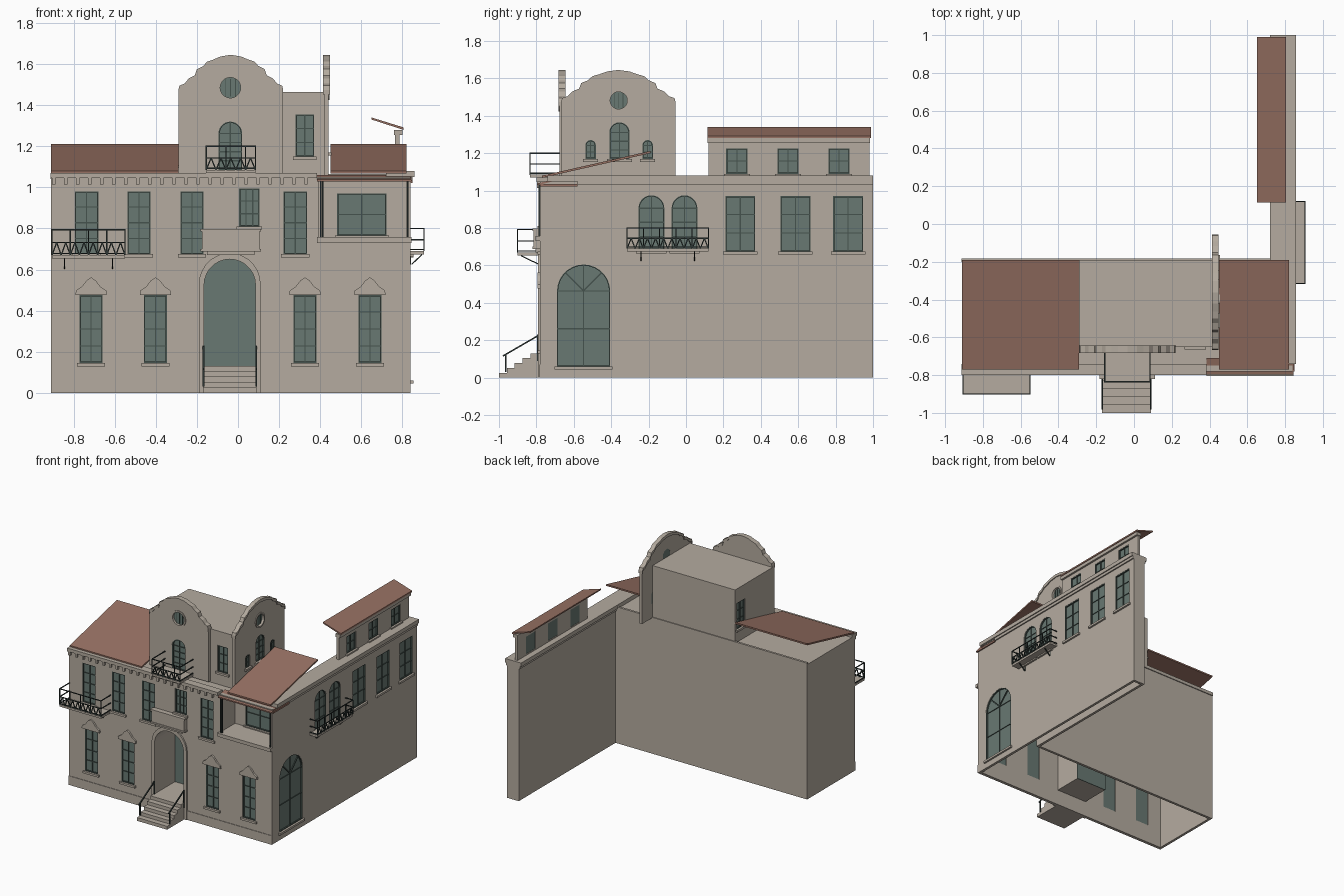
import bpy, bmesh, math
from mathutils import Vector

cube = bpy.data.objects.get("Cube")
if cube:
    bpy.data.objects.remove(cube, do_unlink=True)


def material(name, rgb):
    m = bpy.data.materials.new(name)
    m.use_nodes = True
    m.diffuse_color = (*rgb, 1)
    m.node_tree.nodes["Principled BSDF"].inputs["Base Color"].default_value = (*rgb, 1)
    return m


STONE = material("warm stone", (0.46, 0.41, 0.35))
ROOF = material("clay roof", (0.31, 0.165, 0.125))
GLASS = material("green glass", (0.14, 0.19, 0.17))
FRAME = material("window frame", (0.06, 0.085, 0.075))
IRON = material("dark iron", (0.025, 0.036, 0.033))


# Walls map (along, up, outward) to the model's space
def facing_front(y): return lambda u, z, d: (u, y - d, z)
def facing_right(x): return lambda u, z, d: (x + d, u, z)
def facing_left(x): return lambda u, z, d: (x - d, u, z)
def plan(u, v, d): return (u, v, d)


front, side = facing_front(-.78), facing_right(.84)
gable_f, gable_s = facing_front(-.675), facing_right(.44)
tower_f, tower_l = facing_front(-.65), facing_left(-.29)
attic, loggia = facing_right(.785), facing_front(-.6)
holes = {}


def finish(name, bm, mat):
    bmesh.ops.recalc_face_normals(bm, faces=bm.faces)
    me = bpy.data.meshes.new(name)
    bm.to_mesh(me)
    bm.free()
    if mat:
        me.materials.append(mat)
    ob = bpy.data.objects.new(name, me)
    bpy.context.collection.objects.link(ob)
    return ob


def solids(name, mat, wall, pieces):
    """Extrude outlines (points, from, to) into one object."""
    bm = bmesh.new()
    for pts, d0, d1 in pieces:
        a = [bm.verts.new(wall(u, z, d0)) for u, z in pts]
        b = [bm.verts.new(wall(u, z, d1)) for u, z in pts]
        bm.faces.new(a)
        bm.faces.new(b)
        for i in range(len(a)):
            j = (i + 1) % len(a)
            bm.faces.new((a[i], a[j], b[j], b[i]))
    return finish(name, bm, mat)


def ring(name, mat, wall, outer, inner, d0, d1):
    bm = bmesh.new()
    loops = [[bm.verts.new(wall(u, z, d)) for u, z in pts]
             for pts, d in ((outer, d0), (outer, d1), (inner, d1), (inner, d0))]
    for k in range(4):
        a, b = loops[k], loops[(k + 1) % 4]
        for i in range(len(a)):
            j = (i + 1) % len(a)
            bm.faces.new((a[i], a[j], b[j], b[i]))
    return finish(name, bm, mat)


def rods(name, mat, wall, segments, r=.003):
    bm = bmesh.new()
    for p, q in segments:
        p, q = Vector(wall(*p)), Vector(wall(*q))
        t = (q - p).normalized()
        s = t.cross(Vector((0, 0, 1)) if abs(t.z) < .9 else Vector((1, 0, 0))).normalized() * r
        n = t.cross(s)
        a, b = [[bm.verts.new(c + o) for o in (s + n, n - s, -s - n, s - n)] for c in (p, q)]
        bm.faces.new(a)
        bm.faces.new(b)
        for i in range(4):
            bm.faces.new((a[i], a[i - 1], b[i - 1], b[i]))
    return finish(name, bm, mat)


def rect(u0, u1, z0, z1):
    return [(u0, z0), (u1, z0), (u1, z1), (u0, z1)]


def arch(u0, u1, z0, z1, n=14):
    r, c = (u1 - u0) / 2, (u0 + u1) / 2
    return [(u0, z0), (u1, z0)] + [(c + r * math.cos(math.pi * i / n), z1 - r + r * math.sin(math.pi * i / n))
                                   for i in range(n + 1)]


def circle(c, z, r, n=20):
    return [(c + r * math.cos(math.tau * i / n), z + r * math.sin(math.tau * i / n)) for i in range(n)]


def box(name, mat, x0, x1, y0, y1, z0, z1):
    return solids(name, mat, plan, [(rect(x0, x1, y0, y1), z0, z1)])


def subtract(ob, cutter):
    mod = ob.modifiers.new("openings", 'BOOLEAN')
    mod.operation, mod.solver, mod.object = 'DIFFERENCE', 'EXACT', cutter
    deps = bpy.context.evaluated_depsgraph_get()
    me = bpy.data.meshes.new_from_object(ob.evaluated_get(deps))
    ob.modifiers.clear()
    ob.data = me
    bpy.data.objects.remove(cutter, do_unlink=True)


def cut_openings(ob, *walls):
    for w in walls:
        subtract(ob, solids("cutter", None, w, [(o, -.022, .03) for o in holes[w]]))


def window(name, wall, u0, u1, z0, z1, cols=2, rows=4, shape=rect, sill=True):
    outline = shape(u0, u1, z0, z1)
    holes.setdefault(wall, []).append(outline)
    solids(name + "_glass", GLASS, wall, [(outline, -.018, -.012)])
    e = .006
    ring(name + "_frame", FRAME, wall, outline, shape(u0 + e, u1 - e, z0 + e, z1 - e), -.013, -.002)
    r, c = (u1 - u0) / 2, (u0 + u1) / 2
    spring = z1 - r if shape is arch else z1
    bars = []
    for i in range(1, cols):
        u = u0 + (u1 - u0) * i / cols
        top = spring + (math.sqrt(r * r - (u - c) ** 2) if shape is arch else 0)
        bars.append((rect(u - .003, u + .003, z0, top), -.013, -.006))
    for i in range(1, rows + (shape is arch)):
        z = z0 + (spring - z0) * i / rows
        bars.append((rect(u0, u1, z - .003, z + .003), -.013, -.007))
    solids(name + "_bars", FRAME, wall, bars)
    if sill:
        solids(name + "_sill", STONE, wall, [(rect(u0 - .012, u1 + .012, z0 - .016, z0), -.01, .014)])


def oculus(name, wall, c, z, r):
    holes.setdefault(wall, []).append(circle(c, z, r))
    solids(name + "_glass", GLASS, wall, [(circle(c, z, r), -.018, -.012)])
    ring(name + "_trim", STONE, wall, circle(c, z, r + .012), circle(c, z, r), -.005, .006)
    rods(name + "_bars", FRAME, wall, [((c + k * r / 2, z - .85 * r, -.01), (c + k * r / 2, z + .85 * r, -.01))
                                       for k in (-1, 0, 1)], .002)


def balcony(name, wall, u0, u1, z0, z1, depth, brackets=True):
    solids(name + "_floor", STONE, wall, [(rect(u0, u1, z0 - .016, z0), 0, depth)])
    mid, n = z0 + (z1 - z0) * .5, max(4, round((u1 - u0) / .045))
    us = [u0 + (u1 - u0) * i / n for i in range(n + 1)]
    segs = []
    for z in (z0 + .008, mid, z1):
        segs += [((u0, z, depth), (u1, z, depth))]
        segs += [((u, z, 0), (u, z, depth)) for u in (u0, u1)]
    segs += [((u, z0, depth), (u, z1, depth)) for u in us[::2] + [u1]]
    for a, b in zip(us, us[1:]):
        m = (a + b) / 2
        segs += [((a, z0, depth), (m, mid, depth)), ((m, mid, depth), (b, z0, depth))]
    if brackets:
        for t in (.17, .83):
            u = u0 + (u1 - u0) * t
            segs += [((u, z0 - .018, depth * .85), (u, z0 - .065, .005)), ((u, z0 - .018, 0), (u, z0 - .065, 0))]
    rods(name + "_railing", IRON, wall, segs)


# Main block and long side wing, hollow and open underneath
def footprint(t):
    return [(-.91 + t, -.78 + t), (.84 - t, -.78 + t), (.84 - t, 1 - t), (.74 + t, 1 - t),
            (.74 + t, -.19 - t), (-.91 + t, -.19 - t)]


body = solids("main_walls", STONE, plan, [(footprint(0), 0, 1.05)])
subtract(body, solids("cavity", None, plan, [(footprint(.02), -.1, 1.03)]))

# Ground floor windows with bell-shaped hoods
hood = [(.076, 0), (.074, .02), (.045, .04), (.022, .07), (0, .085)]
for i, c in enumerate((-.715, -.402, .326, .642)):
    window(f"lower_window_{i}", front, c - .056, c + .056, .145, .475)
    pts = [(c + u, .477 + z) for u, z in hood] + [(c - u, .477 + z) for u, z in hood[-2::-1]]
    solids(f"window_hood_{i}", STONE, front, [(pts, 0, .014)])

# Upper front windows
for i, c in enumerate((-.737, -.482, -.224, .279)):
    window(f"upper_window_{i}", front, c - .057, c + .057, .675, .98)
window("small_window", front, .005, .105, .81, .995, 3, 3)

# Side windows
for i, c in enumerate((.29, .585, .867)):
    window(f"wing_window_{i}", side, c - .08, c + .08, .675, .97, 2, 3)
for i, c in enumerate((-.185, -.008)):
    window(f"wing_arched_window_{i}", side, c - .069, c + .069, .68, .975, 2, 3, arch)
window("great_arched_window", side, -.69, -.405, .06, .605, 2, 2, arch)
rods("great_window_fan", FRAME, side, [((-.5475, .465, -.009), (-.5475 + s * .1, .565, -.009)) for s in (-1, 1)], .004)

# Recessed entrance, its surround and glazed back
porch = arch(-.165, .085, .13, .65)
holes[front].append(porch)
ring("porch_lining", STONE, front, arch(-.173, .093, .122, .658), porch, -.24, 0)
solids("porch_glass", GLASS, front, [(arch(-.173, .093, .122, .658), -.246, -.24)])
ring("porch_surround", STONE, front, arch(-.19, .11, -.0, .68), arch(-.165, .085, .001, .65), 0, .012)

# Recessed corner loggia
opening = rect(.395, .83, .757, 1.028)
holes[front].append(opening)
ring("loggia_lining", STONE, front, rect(.388, .837, .75, 1.035), opening, -.18, -.001)
window("loggia_window", loggia, .483, .722, .765, .97, 2, 2)
back = solids("loggia_back", STONE, loggia, [(rect(.388, .837, .75, 1.035), -.02, 0)])
cut_openings(back, loggia)
solids("loggia_ledge", STONE, front, [(rect(.385, .845, .73, .757), 0, .025)])
rods("loggia_posts", IRON, front, [((u, .757, .004), (u, 1.03, .004)) for u in (.402, .412, .827)], .004)
cut_openings(body, front, side)

# Plinth, cornices and dentils
solids("plinth", STONE, front, [(rect(-.91, -.19, 0, .07), 0, .004), (rect(.11, .84, 0, .07), 0, .004)])
box("front_cornice", STONE, -.912, .385, -.8, -.74, 1.045, 1.07)
box("back_cornice", STONE, -.912, .74, -.2, -.183, 1.04, 1.065)
box("wing_cornice", STONE, .72, .858, -.74, 1, 1.05, 1.08)
box("wing_cornice_band", STONE, .73, .85, -.58, 1, 1.03, 1.05)
solids("dentils", STONE, front, [(rect(u, u + .016, 1.015, 1.046), 0, .016)
                                 for u in [-.905 + .0585 * i for i in range(22)]])

# Tower with flat roof
tower = box("tower", STONE, -.29, .42, -.65, -.19, 1.04, 1.465)
window("tower_front_window", tower_f, .28, .37, 1.15, 1.355, 2, 3)
window("tower_left_window", tower_l, -.31, -.21, 1.15, 1.355, 2, 3)
cut_openings(tower, tower_f, tower_l)

# Curved gables on the tower's front and right
crest = [(.255, 1.475), (.25, 1.495), (.225, 1.505), (.205, 1.53), (.175, 1.545), (.165, 1.575),
         (.135, 1.59), (.115, 1.612), (.085, 1.622), (.05, 1.637), (0, 1.645)]


def gable(name, wall, c, stretch, thick):
    top = [(c + u * stretch, z) for u, z in crest] + [(c - u * stretch, z) for u, z in crest[-2::-1]]
    ob = solids(name, STONE, wall, [([(top[-1][0], 1.06), (top[0][0], 1.06)] + top, -thick, 0)])
    cut_openings(ob, wall)
    solids(name + "_coping", STONE, wall, [([p, q, (q[0], q[1] - .022), (p[0], p[1] - .022)], -thick - .007, .007)
                                           for p, q in zip(top, top[1:])])


window("gable_door", gable_f, -.095, .02, 1.085, 1.32, 2, 4, arch)
oculus("front_oculus", gable_f, -.037, 1.485, .05)
window("side_gable_window", gable_s, -.41, -.302, 1.17, 1.365, 2, 3, arch)
for i, c in enumerate((-.51, -.205)):
    window(f"side_gable_small_window_{i}", gable_s, c - .028, c + .028, 1.17, 1.27, 2, 2, arch)
oculus("side_oculus", gable_s, -.36, 1.482, .046)
gable("front_gable", gable_f, -.035, 1, .025)
gable("side_gable", gable_s, -.362, 1.2, .02)

# Attic wall on the wing
attic_wall = box("attic_wall", STONE, .765, .785, .12, .98, 1.07, 1.28)
for i, c in enumerate((.272, .545, .818)):
    window(f"attic_window_{i}", attic, c - .057, c + .057, 1.09, 1.225, 2, 2)
cut_openings(attic_wall, attic)
box("attic_cornice", STONE, .76, .8, .115, .985, 1.255, 1.28)

# Sloping clay roofs
profile = facing_right(0)
slope = [(-.77, 1.068), (-.19, 1.2), (-.19, 1.212), (-.77, 1.08)]
solids("left_roof", ROOF, profile, [(slope, -.91, -.29)])
solids("right_roof", ROOF, profile, [(slope, .45, .82)])
solids("loggia_eave", ROOF, profile, [([(-.797, 1.028), (-.71, 1.05), (-.71, 1.06), (-.797, 1.038)], .385, .845)])
box("loggia_side_eave", ROOF, .83, .85, -.78, -.58, 1.022, 1.036)
solids("attic_roof", ROOF, facing_front(0),
       [([(.65, 1.33), (.805, 1.28), (.805, 1.292), (.65, 1.34)], -.99, -.115)])

# Balconies
balcony("left_balcony", front, -.905, -.55, .67, .793, .12)
balcony("wing_balcony", side, -.315, .12, .69, .8, .065)
balcony("tower_balcony", gable_f, -.155, .085, 1.085, 1.2, .16, False)
solids("parapet_balcony", STONE, front, [(rect(-.175, .105, .7, .785), 0, .035), (rect(-.182, .112, .785, .797), 0, .04),
                                         (rect(-.182, .112, .688, .7), 0, .04), (rect(-.15, .08, .67, .688), 0, .025)])

# Entrance steps and handrails
solids("entrance_steps", STONE, profile,
       [([(-1 + .042 * i, 0), (-.77, 0), (-.77, .026 * (i + 1)), (-1 + .042 * i, .026 * (i + 1))], -.17, .09)
        for i in range(5)])
rails = []
for u in (-.168, .088):
    rails += [((u, .115, .2), (u, .225, .01)), ((u, .03, .185), (u, .122, .185)), ((u, .09, .012), (u, .23, .012))]
rods("stair_handrails", IRON, front, rails, .004)
